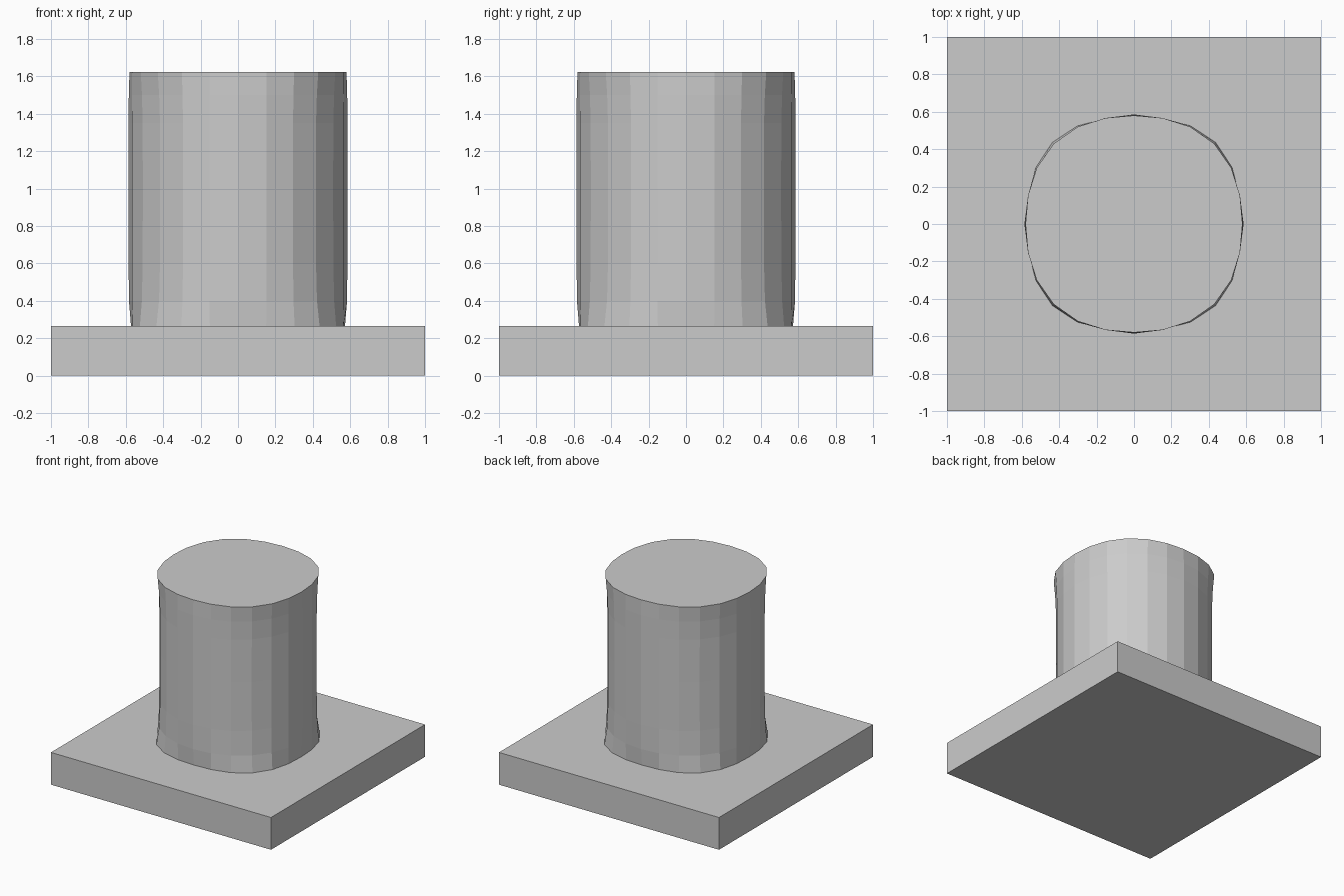
import bpy, bmesh
from math import sin, cos, pi

cube = bpy.data.objects.get("Cube")
if cube:
    bpy.data.objects.remove(cube, do_unlink=True)

SIDES = 24
BASE_TOP = 0.265
TOP = 1.625


def add_object(name, bm):
    bmesh.ops.recalc_face_normals(bm, faces=bm.faces)
    mesh = bpy.data.meshes.new(name)
    bm.to_mesh(mesh)
    bm.free()
    obj = bpy.data.objects.new(name, mesh)
    bpy.context.collection.objects.link(obj)
    return obj


# Square base slab
bm = bmesh.new()
bmesh.ops.create_cube(bm, size=1)
bmesh.ops.scale(bm, vec=(2, 2, BASE_TOP), verts=bm.verts)
bmesh.ops.translate(bm, vec=(0, 0, BASE_TOP / 2), verts=bm.verts)
add_object("base_slab", bm)

# Faceted column: height, radius on the axes, radius on the diagonals
profile = [
    (BASE_TOP, 0.572, 0.617),
    (0.40, 0.583, 0.597),
    (0.60, 0.585, 0.59),
    (1.00, 0.586, 0.588),
    (1.35, 0.585, 0.59),
    (1.50, 0.584, 0.596),
    (TOP, 0.58, 0.607),
]
bm = bmesh.new()
rings = []
for z, axial, diagonal in profile:
    ring = []
    for i in range(SIDES):
        a = 2 * pi * i / SIDES
        r = axial + (diagonal - axial) * sin(2 * a) ** 2
        ring.append(bm.verts.new((r * cos(a), r * sin(a), z)))
    rings.append(ring)
for low, high in zip(rings, rings[1:]):
    for i in range(SIDES):
        j = (i + 1) % SIDES
        bm.faces.new((low[i], low[j], high[j], high[i]))
bm.faces.new(rings[0])
bm.faces.new(rings[-1])
add_object("column", bm)
